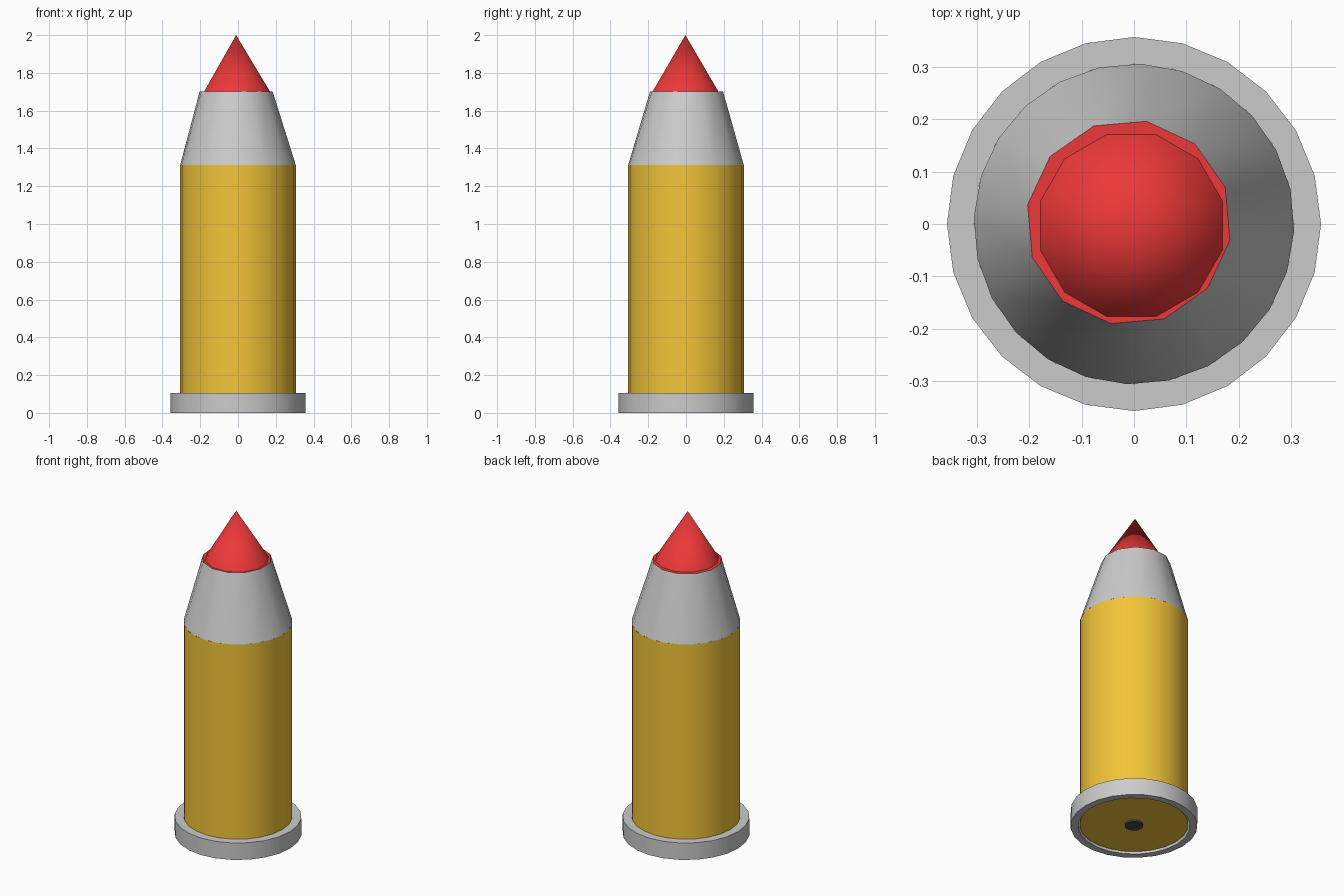
import bpy, bmesh
from math import sin, cos, tau, radians

if "Cube" in bpy.data.objects:
    bpy.data.objects.remove(bpy.data.objects["Cube"])


def material(name, rgb):
    m = bpy.data.materials.new(name)
    m.diffuse_color = (*rgb, 1)
    m.use_nodes = True
    m.node_tree.nodes["Principled BSDF"].inputs["Base Color"].default_value = m.diffuse_color
    return m


YELLOW = material("yellow", (0.90, 0.56, 0.04))
RED = material("red", (0.85, 0.04, 0.04))
DARK = material("dark", (0.06, 0.06, 0.06))


def ring(r, z, n=24, sides=24, phase=0.0, cx=0.0, cy=0.0):
    """n points on a polygon; with fewer sides, neighbours share a corner."""
    step = n // sides
    return [(cx + r * cos(tau * (i // step) / sides + radians(phase)),
             cy + r * sin(tau * (i // step) / sides + radians(phase)), z)
            for i in range(n)]


def loft(name, rings, mat=None, caps=(False, False), closed=False):
    bm = bmesh.new()
    loops = [[bm.verts.new(p) for p in r] for r in rings]
    pairs = list(zip(loops, loops[1:]))
    if closed:
        pairs.append((loops[-1], loops[0]))
    for a, b in pairs:
        n = len(a)
        for i in range(n):
            j = (i + 1) % n
            bm.faces.new((a[i], a[j], b[j], b[i]))
    if caps[0]:
        bm.faces.new(loops[0][::-1])
    if caps[1]:
        bm.faces.new(loops[-1])
    bmesh.ops.remove_doubles(bm, verts=bm.verts, dist=1e-5)
    bmesh.ops.recalc_face_normals(bm, faces=bm.faces)
    me = bpy.data.meshes.new(name)
    bm.to_mesh(me)
    bm.free()
    ob = bpy.data.objects.new(name, me)
    bpy.context.collection.objects.link(ob)
    if mat:
        me.materials.append(mat)
    bpy.ops.object.select_all(action='DESELECT')
    ob.select_set(True)
    bpy.context.view_layer.objects.active = ob
    bpy.ops.object.shade_smooth_by_angle(angle=radians(40))
    return ob


# Base rim: a square-section hoop around the case
loft("base_rim", [ring(0.357, 0), ring(0.357, 0.105),
                  ring(0.305, 0.105), ring(0.315, 0)], closed=True)

# Case with a slightly recessed bottom
loft("case", [ring(0.306, 0.01), ring(0.306, 1.313)], YELLOW, caps=(True, False))

# Small centre stud on the bottom
loft("centre_stud", [ring(0.052, 0.0, 16, 16), ring(0.052, 0.02, 16, 16)],
     DARK, caps=(True, True))

# Tapered shoulder, 24 sides narrowing to 12
top = dict(sides=12, phase=20, cx=-0.01, cy=0.003)
loft("shoulder", [ring(0.306, 1.313, phase=12.5), ring(0.196, 1.702, **top)])

# Tip: narrow flat lip and a pointed cone
tip = dict(n=12, sides=12, phase=15, cx=-0.005, cy=-0.003)
loft("tip", [ring(0.196, 1.702, 12, 12, 20, -0.01, 0.003),
             ring(0.18, 1.702, **tip),
             ring(0.0, 2.0, 12, 12, 0, -0.01, -0.003)], RED)
